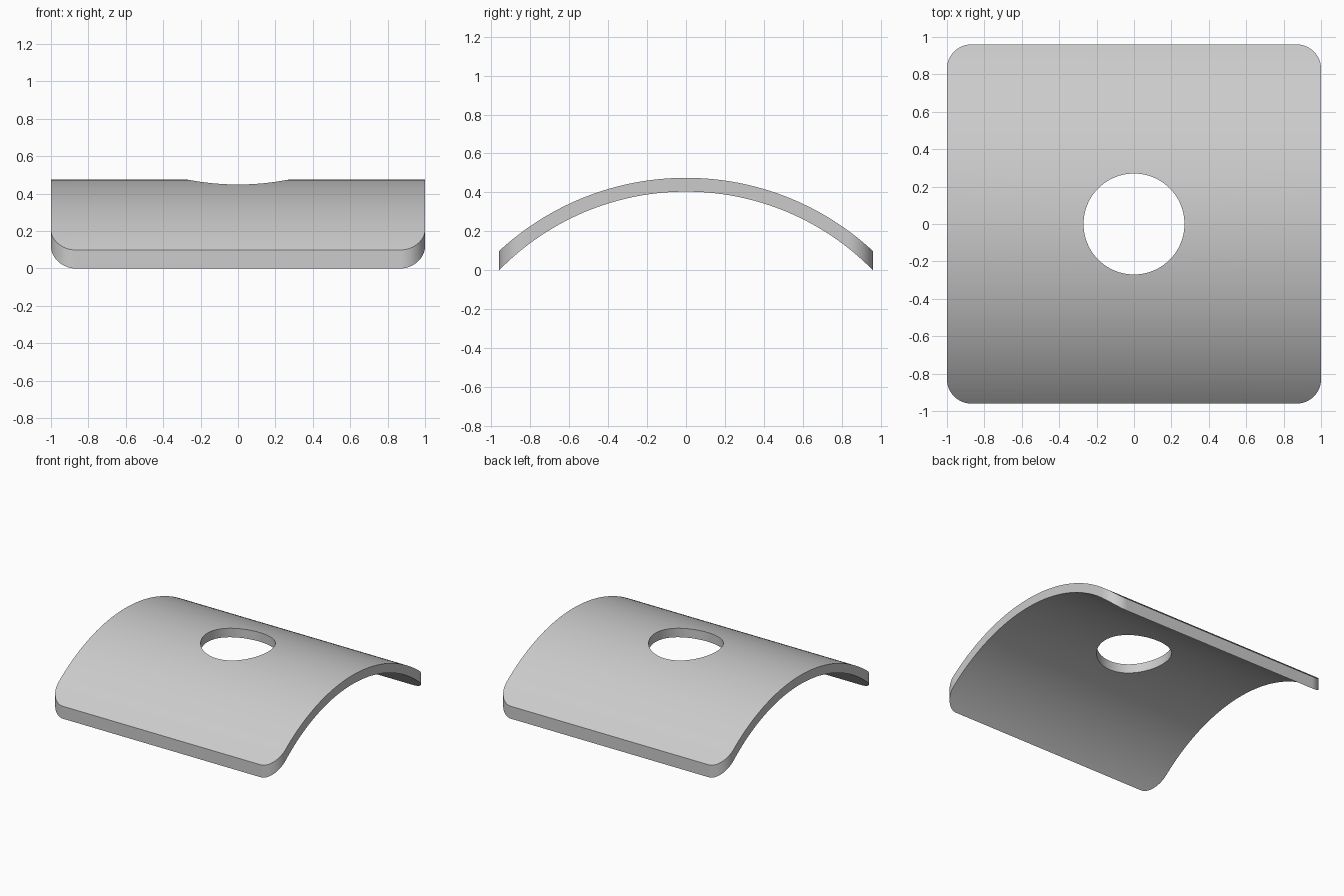
import bpy
import bmesh
from math import sin, cos, asin, pi, sqrt

cube = bpy.data.objects.get("Cube")
if cube:
    bpy.data.objects.remove(cube, do_unlink=True)

HALF_X, HALF_Y = 1.0, 0.96
CORNER = 0.13
HOLE = 0.27
R_IN, R_OUT = 1.343, 1.414
AXIS_Z = -sqrt(R_IN ** 2 - HALF_Y ** 2)   # inner lower edges rest on the ground


def material(name, rgb):
    mat = bpy.data.materials.new(name)
    mat.use_nodes = True
    mat.diffuse_color = (*rgb, 1)
    mat.node_tree.nodes["Principled BSDF"].inputs["Base Color"].default_value = (*rgb, 1)
    return mat


def prism(name, points, direction):
    """Extrude a closed outline along a direction."""
    bm = bmesh.new()
    face = bm.faces.new([bm.verts.new(p) for p in points])
    new = bmesh.ops.extrude_face_region(bm, geom=[face])["geom"]
    verts = [g for g in new if isinstance(g, bmesh.types.BMVert)]
    bmesh.ops.translate(bm, verts=verts, vec=direction)
    bmesh.ops.recalc_face_normals(bm, faces=bm.faces)
    mesh = bpy.data.meshes.new(name)
    bm.to_mesh(mesh)
    bm.free()
    obj = bpy.data.objects.new(name, mesh)
    bpy.context.collection.objects.link(obj)
    return obj


def cut(target, cutter, operation):
    """Apply a boolean and discard the cutter."""
    bpy.context.view_layer.objects.active = target
    mod = target.modifiers.new(operation, "BOOLEAN")
    mod.operation = operation
    mod.solver = "EXACT"
    mod.object = cutter
    bpy.ops.object.modifier_apply(modifier=mod.name)
    bpy.data.objects.remove(cutter, do_unlink=True)


def arc(radius, steps=72):
    """Cross-section arc, slightly wider than the finished plate."""
    span = asin(1.05 / radius)
    angles = [span * (2 * i / steps - 1) for i in range(steps + 1)]
    return [(-1.1, radius * sin(a), AXIS_Z + radius * cos(a)) for a in angles]


# Arched shell
plate = prism("curved_plate", arc(R_OUT) + arc(R_IN)[::-1], (2.2, 0, 0))

# Rounded rectangular outline
outline = []
for k, (sx, sy) in enumerate([(1, 1), (-1, 1), (-1, -1), (1, -1)]):
    for i in range(17):
        a = (k + i / 16) * pi / 2
        outline.append((sx * (HALF_X - CORNER) + CORNER * cos(a),
                        sy * (HALF_Y - CORNER) + CORNER * sin(a), -0.5))
cut(plate, prism("outline_cutter", outline, (0, 0, 2)), "INTERSECT")

# Round central hole
ring = [(HOLE * cos(i * pi / 48), HOLE * sin(i * pi / 48), -0.5) for i in range(96)]
cut(plate, prism("hole_cutter", ring, (0, 0, 2)), "DIFFERENCE")

# Finish
plate.data.materials.clear()
plate.data.materials.append(material("light_grey", (0.6, 0.6, 0.6)))
bpy.ops.object.select_all(action="DESELECT")
plate.select_set(True)
bpy.context.view_layer.objects.active = plate
bpy.ops.object.shade_smooth_by_angle(angle=pi / 6)
